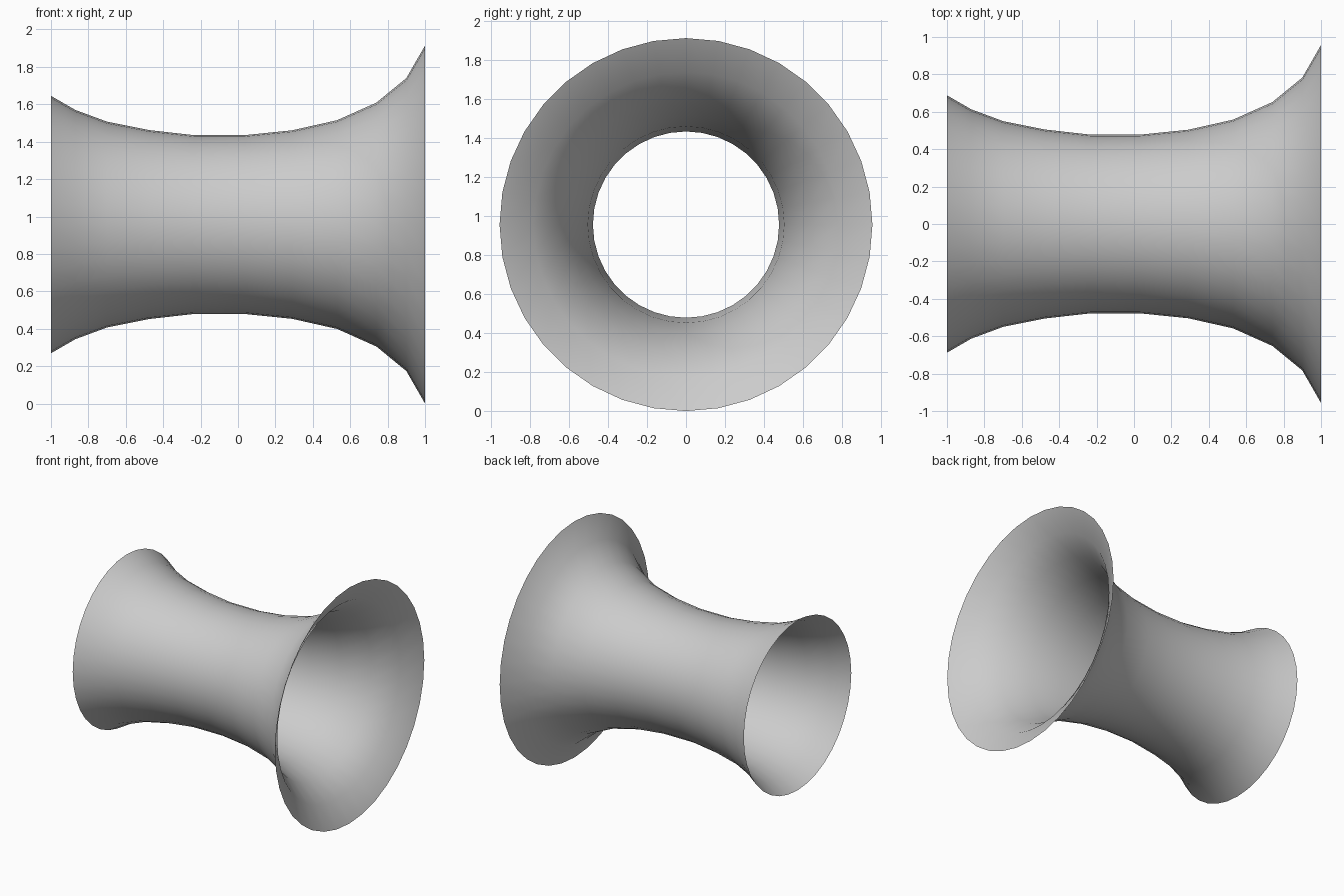
import bpy
import bmesh
import math

cube = bpy.data.objects.get("Cube")
if cube:
    bpy.data.objects.remove(cube, do_unlink=True)

SEGMENTS = 36
AXIS_Z = 0.957

# Flared profile: position along x, radius
PROFILE = [(-1.0, 0.688), (-0.87, 0.613), (-0.70, 0.55), (-0.475, 0.505),
           (-0.235, 0.478), (0.035, 0.478), (0.29, 0.504), (0.53, 0.558),
           (0.74, 0.652), (0.90, 0.783), (1.0, 0.957)]

# Plain grey surface
grey = bpy.data.materials.new("light grey")
grey.use_nodes = True
color = (0.6, 0.6, 0.6, 1.0)
grey.diffuse_color = color
grey.node_tree.nodes["Principled BSDF"].inputs["Base Color"].default_value = color

# Open flared tube: one ring of vertices per profile point
bm = bmesh.new()
rings = []
for x, r in PROFILE:
    ring = []
    for i in range(SEGMENTS):
        a = 2 * math.pi * i / SEGMENTS
        ring.append(bm.verts.new((x, r * math.cos(a), r * math.sin(a))))
    rings.append(ring)

# Bridge neighbouring rings with smooth quads
for near, far in zip(rings, rings[1:]):
    for i in range(SEGMENTS):
        j = (i + 1) % SEGMENTS
        face = bm.faces.new((near[i], near[j], far[j], far[i]))
        face.smooth = True

# Point the faces away from the axis
bm.normal_update()
inward = [f for f in bm.faces
          if f.normal.yz.dot(f.calc_center_median().yz) < 0]
bmesh.ops.reverse_faces(bm, faces=inward)

mesh = bpy.data.meshes.new("flared_tube")
bm.to_mesh(mesh)
bm.free()
mesh.materials.append(grey)

tube = bpy.data.objects.new("flared_tube", mesh)
tube.location.z = AXIS_Z
bpy.context.collection.objects.link(tube)
